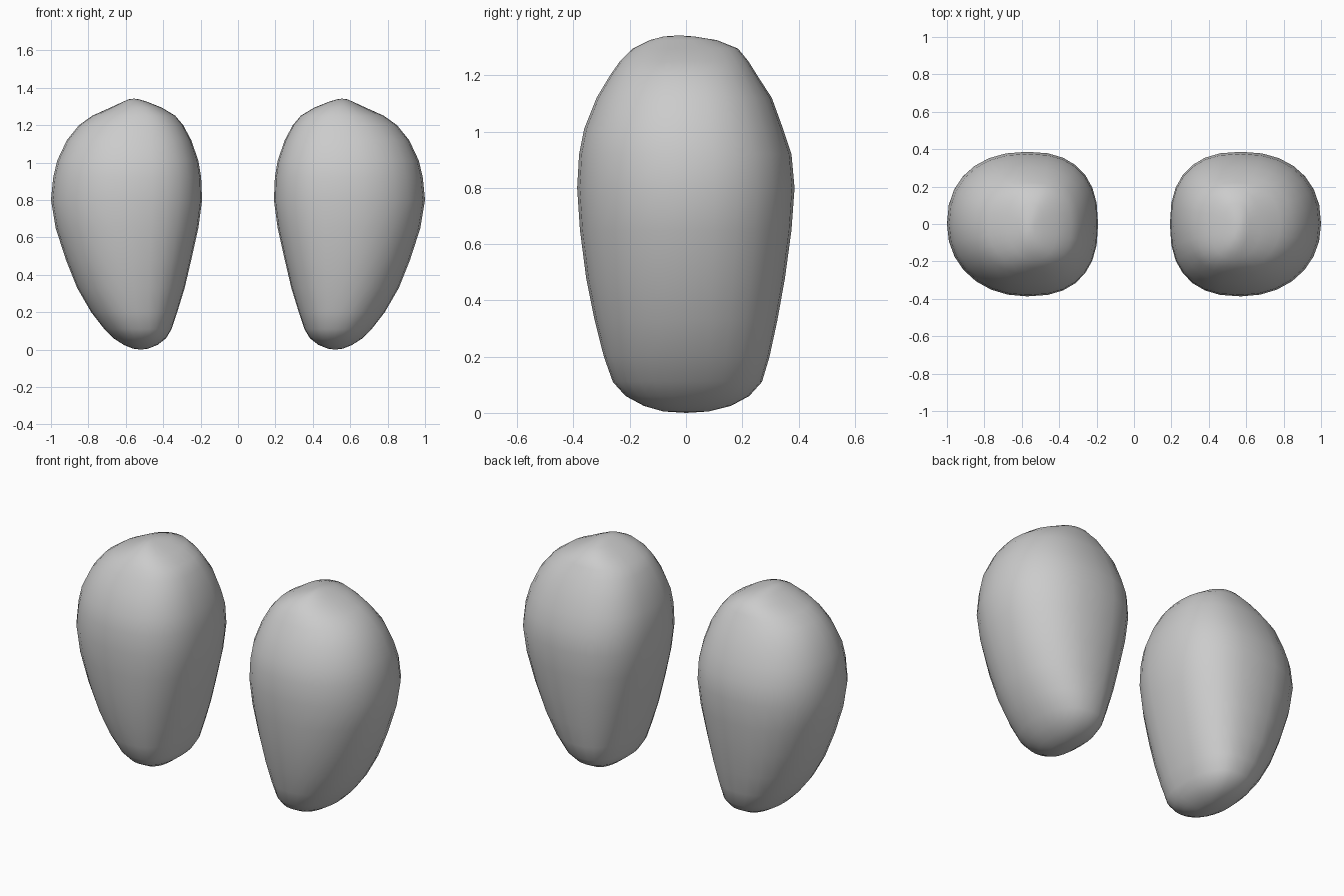
import bpy, bmesh
from math import cos, sin, pi, radians

if "Cube" in bpy.data.objects:
    bpy.data.objects.remove(bpy.data.objects["Cube"])

# Cross-sections of the right pod: z, inner x, outer x, front y, back y
SECTIONS = [
    (0.005, 0.48, 0.56, -0.08, 0.08),
    (0.025, 0.43, 0.61, -0.15, 0.16),
    (0.06, 0.385, 0.665, -0.215, 0.225),
    (0.11, 0.355, 0.715, -0.26, 0.27),
    (0.20, 0.325, 0.785, -0.292, 0.297),
    (0.33, 0.285, 0.86, -0.325, 0.325),
    (0.48, 0.25, 0.92, -0.355, 0.352),
    (0.65, 0.212, 0.975, -0.377, 0.375),
    (0.80, 0.192, 1.0, -0.387, 0.386),
    (0.92, 0.197, 0.988, -0.38, 0.375),
    (1.01, 0.212, 0.967, -0.362, 0.345),
    (1.12, 0.25, 0.915, -0.318, 0.305),
    (1.20, 0.293, 0.85, -0.27, 0.253),
    (1.25, 0.335, 0.78, -0.235, 0.222),
    (1.295, 0.41, 0.68, -0.19, 0.185),
    (1.325, 0.485, 0.615, -0.13, 0.11),
    (1.338, 0.53, 0.585, -0.08, 0.03),
]
SIDES = 28


def spow(v, n):
    return (abs(v) ** (2 / n)) * (1 if v >= 0 else -1)


def pod(name, side):
    bm = bmesh.new()
    rings = []
    for z, x0, x1, y0, y1 in SECTIONS:
        # widest point sits slightly towards the inner side
        cx, cy = x0 + (x1 - x0) * 0.47, (y0 + y1) / 2
        ring = []
        for i in range(SIDES):
            a = 2 * pi * i / SIDES
            c, s = cos(a), sin(a)
            # squarer on the inner side, rounder outside
            n = 2.45 if c < 0 else (2.25 if s > 0 else 2.1)
            rx = x1 - cx if c > 0 else cx - x0
            ring.append(bm.verts.new((side * (cx + rx * spow(c, n)),
                                      cy + (y1 - y0) / 2 * spow(s, n), z)))
        rings.append(ring)
    for lo, hi in zip(rings, rings[1:]):
        for i in range(SIDES):
            j = (i + 1) % SIDES
            bm.faces.new((lo[i], lo[j], hi[j], hi[i]))
    # rounded end caps
    for ring, z in ((rings[0], 0.0), (rings[-1], 1.342)):
        co = sum((v.co for v in ring), ring[0].co * 0) / SIDES
        tip = bm.verts.new((co.x, co.y, z))
        for i in range(SIDES):
            bm.faces.new((ring[i], ring[(i + 1) % SIDES], tip))
    bmesh.ops.recalc_face_normals(bm, faces=bm.faces[:])
    me = bpy.data.meshes.new(name)
    bm.to_mesh(me)
    bm.free()
    ob = bpy.data.objects.new(name, me)
    bpy.context.collection.objects.link(ob)
    bpy.ops.object.select_all(action='DESELECT')
    ob.select_set(True)
    bpy.context.view_layer.objects.active = ob
    bpy.ops.object.shade_smooth_by_angle(angle=radians(40))


# Mirrored pair
pod("right_pod", 1)
pod("left_pod", -1)
